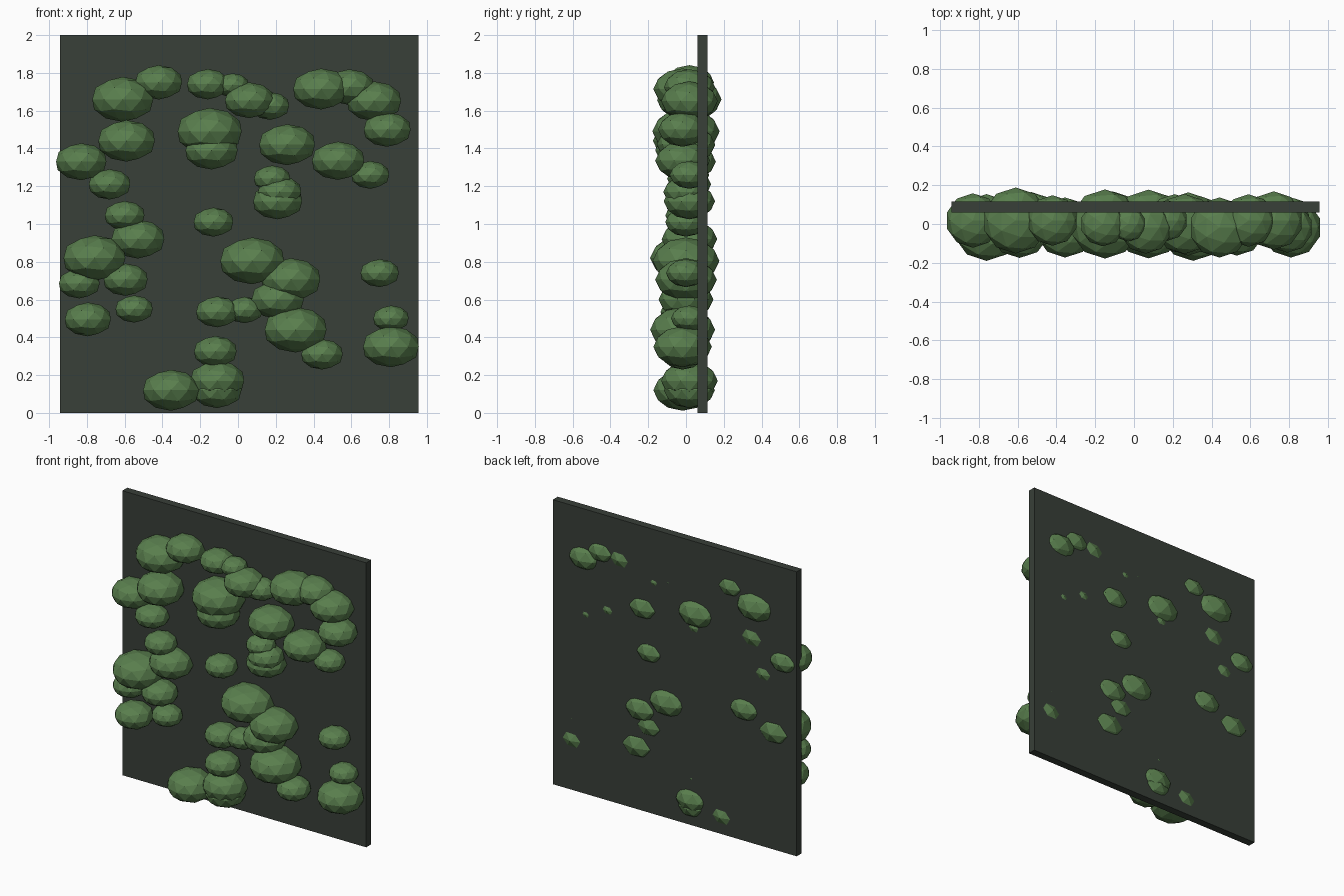
import bpy


def material(name, rgb):
    m = bpy.data.materials.new(name)
    m.diffuse_color = (*rgb, 1.0)
    return m


panel_mat = material("dark_panel", (0.040, 0.050, 0.040))
leaf_mat = material("leaf_green", (0.100, 0.210, 0.075))

# Backing panel
bpy.ops.mesh.primitive_cube_add(size=1, location=(0.007, 0.0875, 1.0))
panel = bpy.context.object
panel.name = "wall_panel"
panel.scale = (1.897, 0.055, 2.0)
panel.data.materials.append(panel_mat)

# Leaf clumps as (x, z, radius), grouped by depth y
CLUMPS = {
    -0.018: [
        (-.59, 1.44, .157), (.06, 1.655, .135), (.44, 1.715, .155),
        (.79, 1.50, .13), (-.14, 1.39, .145), (.53, 1.335, .145),
        (-.76, .82, .172), (-.595, .705, .122), (-.795, .495, .128),
        (-.11, .535, .117), (.445, .31, .115), (.81, .35, .155),
        (.305, .44, .172), (-.355, .12, .155),
    ],
    0.0: [
        (-.16, 1.74, .115), (-.03, 1.735, .09), (-.15, 1.49, .178),
        (.26, 1.42, .155), (.18, 1.24, .10), (.22, 1.17, .12),
        (-.13, 1.01, .11), (-.60, 1.045, .11), (-.84, .685, .113),
        (-.55, .55, .103), (.075, .805, .177), (.28, .705, .163),
        (.21, .60, .145), (.035, .545, .10), (.75, .74, .106),
        (-.12, .325, .118),
    ],
    0.018: [
        (-.61, 1.66, .17), (-.42, 1.75, .13), (-.83, 1.33, .14),
        (-.68, 1.21, .115), (.17, 1.625, .105), (.59, 1.725, .135),
        (.72, 1.65, .15), (.70, 1.26, .105), (.21, 1.12, .136),
        (-.53, .92, .147), (.81, .50, .098), (-.11, .17, .15),
        (-.11, .12, .135),
    ],
}

# Flattened low-poly clumps
for y, group in CLUMPS.items():
    for x, z, r in group:
        bpy.ops.mesh.primitive_ico_sphere_add(subdivisions=2, radius=r, location=(x, y, z))
        clump = bpy.context.object
        clump.name = "leaf_clump"
        clump.scale.z = 0.7
        clump.data.materials.append(leaf_mat)
